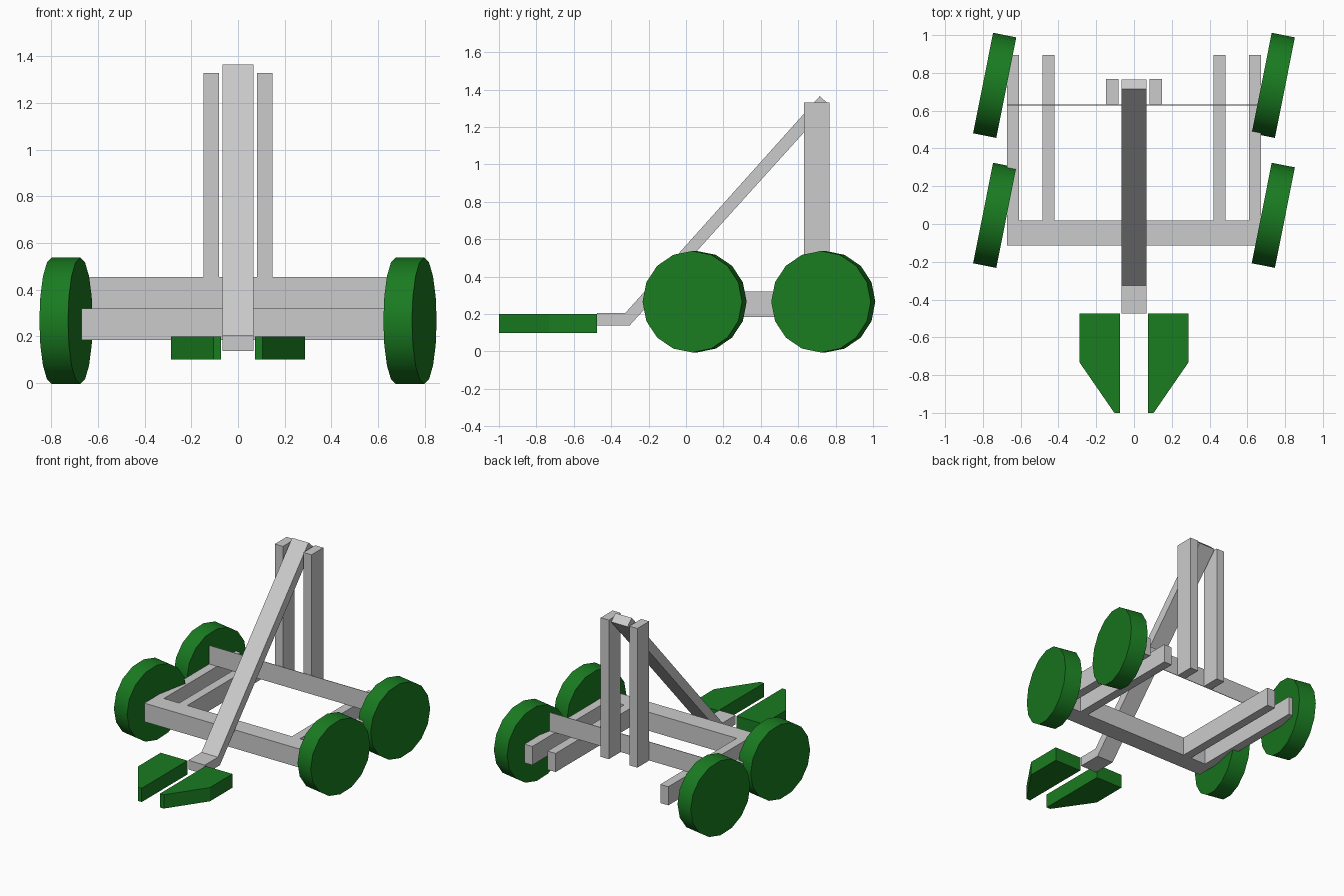
import bpy
import bmesh
import math

if "Cube" in bpy.data.objects:
    bpy.data.objects.remove(bpy.data.objects["Cube"])

green = bpy.data.materials.new("green_paint")
green.diffuse_color = (0.01, 0.2, 0.015, 1)
green.use_nodes = True
green.node_tree.nodes["Principled BSDF"].inputs["Base Color"].default_value = green.diffuse_color


def box(name, x, y, z):
    """Box from (min, max) ranges on each axis."""
    bpy.ops.mesh.primitive_cube_add(
        size=1, location=[(a + b) / 2 for a, b in (x, y, z)])
    ob = bpy.context.object
    ob.name = name
    ob.scale = [b - a for a, b in (x, y, z)]
    bpy.ops.object.transform_apply(location=False, rotation=False, scale=True)
    return ob


def extrude(name, points, offset, material=None):
    """Closed prism: a flat outline pushed along an offset vector."""
    bm = bmesh.new()
    face = bm.faces.new([bm.verts.new(p) for p in points])
    out = bmesh.ops.extrude_face_region(bm, geom=[face], use_keep_orig=True)
    verts = [g for g in out["geom"] if isinstance(g, bmesh.types.BMVert)]
    bmesh.ops.translate(bm, verts=verts, vec=offset)
    bmesh.ops.recalc_face_normals(bm, faces=bm.faces)
    mesh = bpy.data.meshes.new(name)
    bm.to_mesh(mesh)
    bm.free()
    ob = bpy.data.objects.new(name, mesh)
    bpy.context.collection.objects.link(ob)
    if material:
        mesh.materials.append(material)
    return ob


def span(side, a, b):
    return tuple(sorted((side * a, side * b)))


# Wheels: 16 sides, resting on a flat
APOTHEM = 0.266
for side, label in ((-1, "left"), (1, "right")):
    for y, end in ((0.046, "front"), (0.734, "rear")):
        bpy.ops.mesh.primitive_cylinder_add(
            vertices=16, radius=APOTHEM / math.cos(math.pi / 16), depth=0.125,
            location=(side * 0.7375, y, APOTHEM))
        wheel = bpy.context.object
        wheel.name = f"{end}_{label}_wheel"
        wheel.data.materials.append(green)
        # half-step turn puts flats at top and bottom
        wheel.rotation_euler = (math.pi / 16, math.pi / 2, 0)
        bpy.ops.object.transform_apply(location=False, rotation=True, scale=False)
        bpy.ops.object.shade_smooth_by_angle(angle=math.radians(30))

    # Paired side rails and upright post
    box(f"outer_{label}_rail", span(side, 0.608, 0.672), (0.018, 0.895), (0.185, 0.32))
    box(f"inner_{label}_rail", span(side, 0.42, 0.485), (0.018, 0.895), (0.185, 0.32))
    box(f"{label}_post", span(side, 0.082, 0.147), (0.632, 0.768), (0.32, 1.33))

    # Pointed fork blade
    outline = [(0.073, -0.475), (0.288, -0.475), (0.288, -0.733),
               (0.104, -1.0), (0.073, -1.0)]
    extrude(f"{label}_fork_blade", [(side * x, y, 0.1) for x, y in outline],
            (0, 0, 0.1), green)

# Front beam and thin rear board
box("front_beam", (-0.672, 0.672), (-0.115, 0.018), (0.185, 0.32))
box("rear_board", (-0.672, 0.672), (0.628, 0.632), (0.32, 0.455))

# Bent lifting arm
arm_profile = [(-0.475, 0.138), (-0.302, 0.138), (0.765, 1.32),
               (0.715, 1.365), (-0.325, 0.205), (-0.475, 0.205)]
extrude("lifting_arm", [(-0.066, y, z) for y, z in arm_profile], (0.132, 0, 0))
